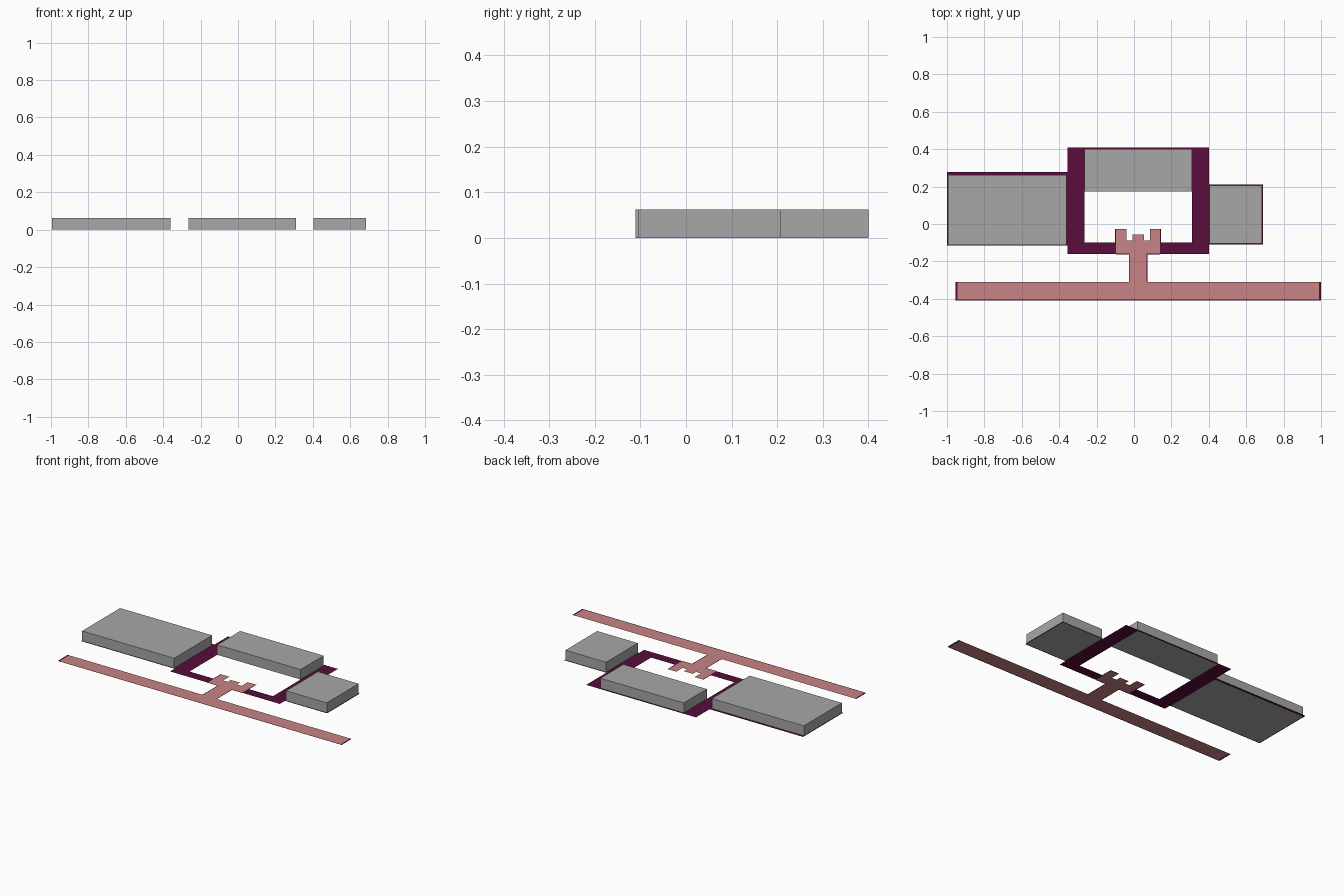
import bpy
import bmesh

cube = bpy.data.objects.get("Cube")
if cube:
    bpy.data.objects.remove(cube, do_unlink=True)


def material(name, red, green, blue):
    mat = bpy.data.materials.new(name)
    mat.use_nodes = True
    color = (red, green, blue, 1)
    mat.diffuse_color = color
    mat.node_tree.nodes["Principled BSDF"].inputs["Base Color"].default_value = color
    return mat


grey = material("building grey", 0.39, 0.39, 0.39)
pink = material("path pink", 0.58, 0.23, 0.23)
purple = material("border purple", 0.1, 0.004, 0.045)


def build(name, outlines, mat, height=0):
    """Flat sheet of outlines, raised to a closed block when height is given."""
    bm = bmesh.new()
    for outline in outlines:
        face = bm.faces.new([bm.verts.new((x, y, 0)) for x, y in outline])
        if height:
            top = bmesh.ops.extrude_face_region(bm, geom=[face], use_keep_orig=True)
            raised = [v for v in top["geom"] if isinstance(v, bmesh.types.BMVert)]
            bmesh.ops.translate(bm, verts=raised, vec=(0, 0, height))
    if height:
        bmesh.ops.recalc_face_normals(bm, faces=bm.faces)
    mesh = bpy.data.meshes.new(name)
    bm.to_mesh(mesh)
    bm.free()
    mesh.materials.append(mat)
    bpy.context.collection.objects.link(bpy.data.objects.new(name, mesh))


def rect(left, right, front, back):
    return [(left, front), (right, front), (right, back), (left, back)]


def both_sides(inner, outer, front, back):
    """A rectangle and its mirror image about the gate axis."""
    return [rect(axis + inner, axis + outer, front, back),
            rect(axis - outer, axis - inner, front, back)]


def border(left, right, front, back, back_width):
    """Four thin strips around a rectangle."""
    return [rect(left - trim, right + trim, front - trim, front),
            rect(left - trim, right + trim, back, back + back_width),
            rect(left - trim, left, front, back),
            rect(right, right + trim, front, back)]


# Shared dimensions: half widths are measured from the gate axis
axis = 0.022
trim = 0.005
building_height = 0.062
court_inner, court_outer = 0.287, 0.378
court_front, court_back = -0.16, 0.41
court_inside = -0.098
road_half, road_front, road_back = 0.967, -0.403, -0.31
stem_half, gate_half = 0.045, 0.118
gate_front, gate_floor, gate_top = -0.157, -0.087, -0.026

# Raised buildings: one on each flank and one at the back of the court
flanks = {
    "left_building": (axis + court_outer + trim, 0.685, -0.105, 0.207, trim),
    "right_building": (trim - 1, axis - court_outer - trim, -0.111, 0.262, 3 * trim),
}
for name, (left, right, front, back, back_width) in flanks.items():
    build(name, [rect(left, right, front, back)], grey, building_height)
    build(name + "_border", border(left, right, front, back, back_width), purple)

back_wall = court_back - 2 * trim
build("back_building",
      [rect(axis - court_inner, axis + court_inner, 0.174, back_wall)],
      grey, building_height)

# Courtyard frame, open where the gate stands
frame = both_sides(court_inner, court_outer, court_front, court_back)
frame += both_sides(gate_half, court_inner, court_front, court_inside)
frame += both_sides(0, court_inner, back_wall, court_back)
build("courtyard_frame", frame, purple)

# Road, stem and notched gate: one half profile, mirrored about the axis
merlon_inner, post_half = 0.063, 0.031
half_profile = [
    (road_half, road_front), (road_half, road_back),
    (stem_half, road_back), (stem_half, gate_front),
    (gate_half, gate_front), (gate_half, gate_top),
    (merlon_inner, gate_top), (merlon_inner, gate_floor),
    (post_half, gate_floor), (post_half, gate_floor + post_half),
]
outline = [(axis + x, y) for x, y in half_profile]
outline += [(axis - x, y) for x, y in reversed(half_profile)]
build("road_and_gate", [outline], pink)

# Thin borders beside the road, stem and gate
edges = both_sides(road_half, road_half + 2 * trim, road_front - trim, road_back)
edges += both_sides(stem_half, stem_half + trim, road_back, gate_front - trim)
edges += both_sides(stem_half, gate_half, gate_front - trim, gate_front)
edges += both_sides(gate_half, gate_half + trim, court_inside, gate_top)
edges += both_sides(0, road_half, road_front - trim, road_front)
build("road_border", edges, purple)
